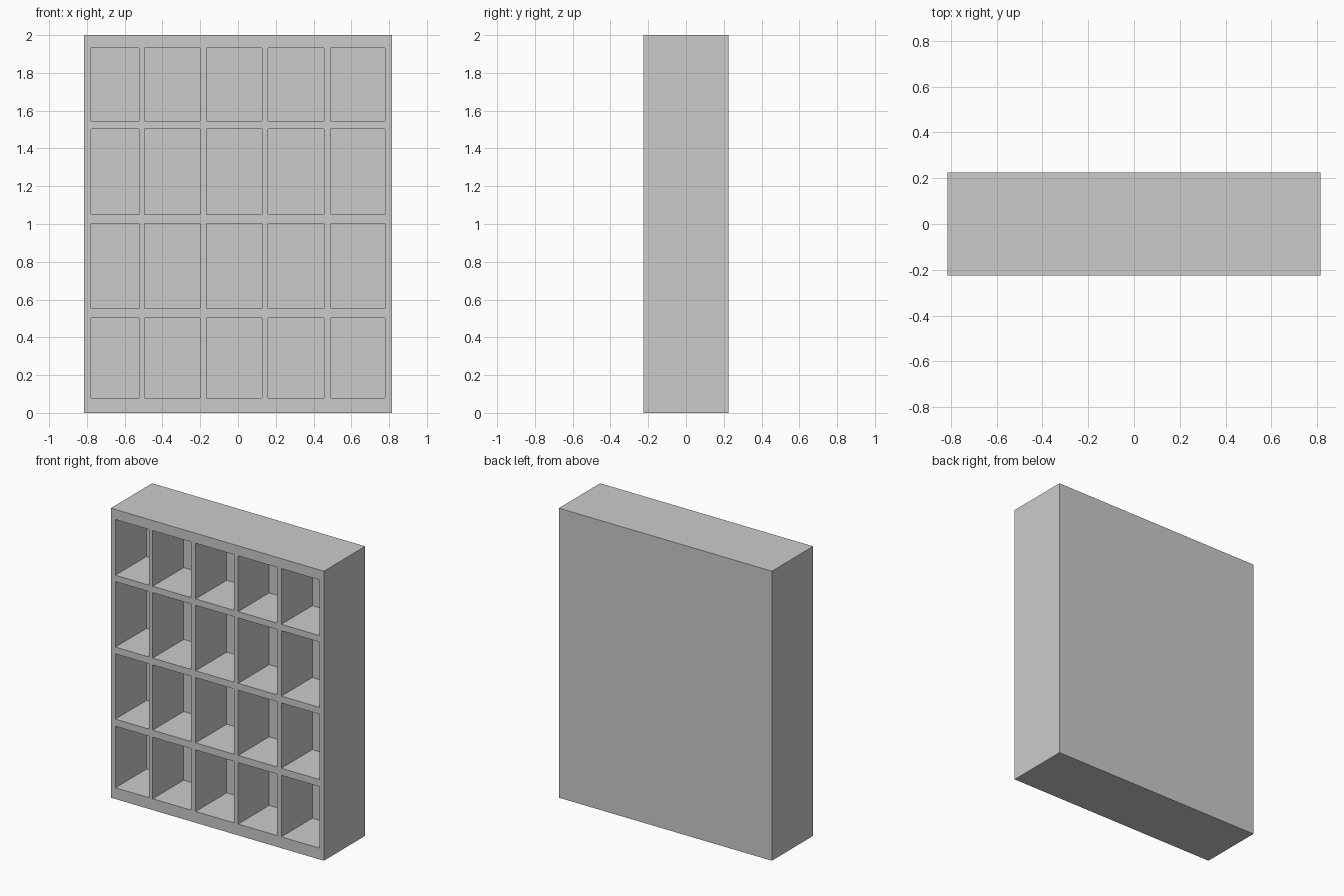
import bpy, bmesh

if "Cube" in bpy.data.objects:
    bpy.data.objects.remove(bpy.data.objects["Cube"])

FRONT, BACK = -0.225, 0.225
CELL_DEPTH = 0.338
# edges of the uprights and shelves; openings lie at odd indices
xs = [-0.814, -0.779, -0.523, -0.494, -0.201, -0.166, 0.128, 0.159, 0.456, 0.489, 0.779, 0.814]
zs = [0.0, 0.078, 0.503, 0.552, 1.003, 1.05, 1.502, 1.546, 1.931, 2.0]

bm = bmesh.new()
# front lattice
grid = [[bm.verts.new((x, FRONT, z)) for z in zs] for x in xs]
cells = []
for i in range(len(xs) - 1):
    for j in range(len(zs) - 1):
        f = bm.faces.new((grid[i][j], grid[i + 1][j], grid[i + 1][j + 1], grid[i][j + 1]))
        if i % 2 and j % 2:
            cells.append(f)

# outer carcass: sides, top, bottom and solid back
border = [e for e in bm.edges if e.is_boundary]
ext = bmesh.ops.extrude_edge_only(bm, edges=border)["geom"]
for v in ext:
    if isinstance(v, bmesh.types.BMVert):
        v.co.y = BACK
bmesh.ops.contextual_create(bm, geom=[e for e in bm.edges if e.is_boundary])

# recessed compartments
new = bmesh.ops.extrude_discrete_faces(bm, faces=cells)["faces"]
for f in new:
    for v in f.verts:
        v.co.y = FRONT + CELL_DEPTH

bmesh.ops.recalc_face_normals(bm, faces=bm.faces)
mesh = bpy.data.meshes.new("cubby_shelf")
bm.to_mesh(mesh)
bm.free()
bpy.context.collection.objects.link(bpy.data.objects.new("cubby_shelf", mesh))
